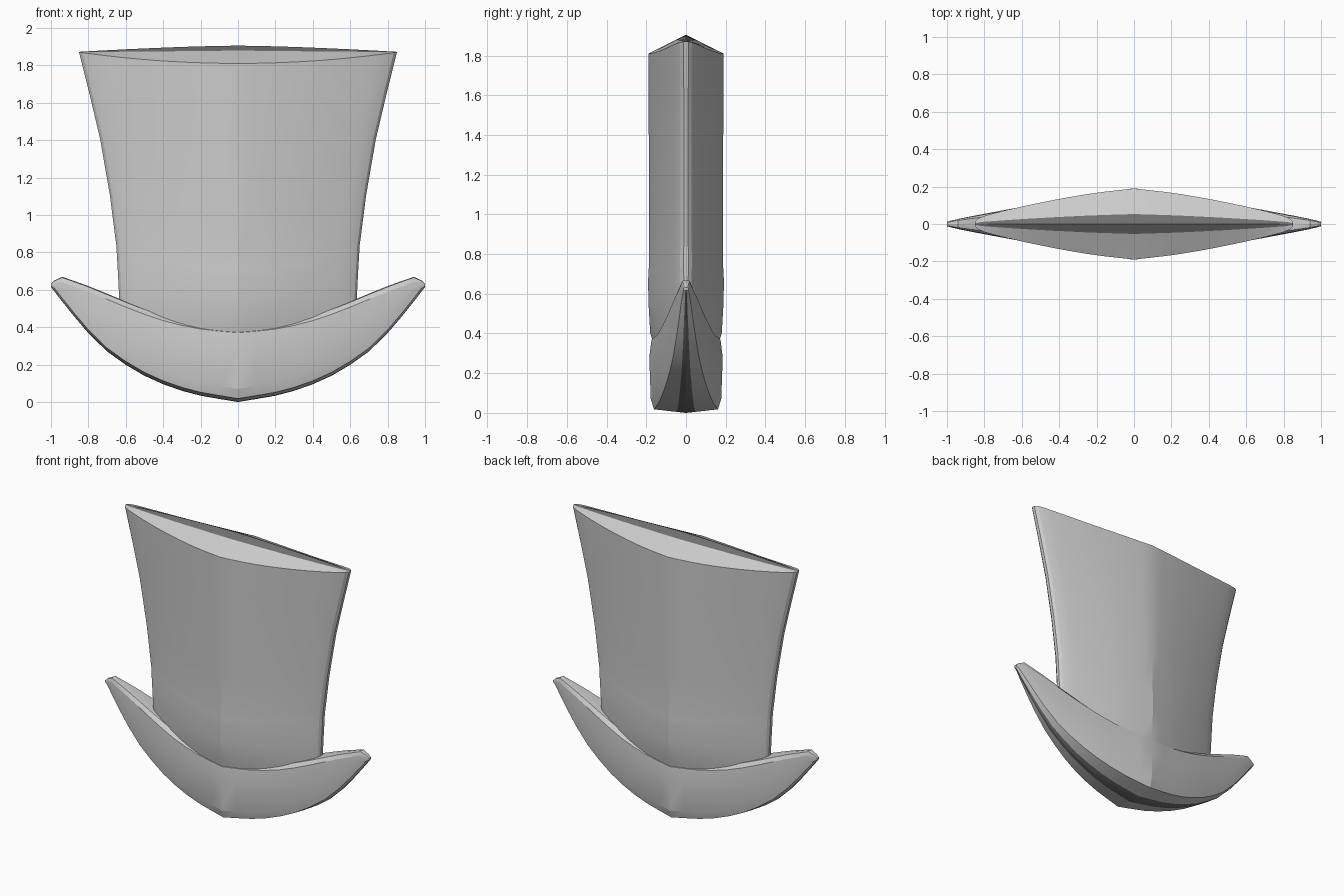
import bpy, math

if "Cube" in bpy.data.objects:
    bpy.data.objects.remove(bpy.data.objects["Cube"])


def material(name, value):
    m = bpy.data.materials.new(name)
    m.diffuse_color = (value, value, value, 1)
    m.use_nodes = True
    m.node_tree.nodes["Principled BSDF"].inputs["Base Color"].default_value = m.diffuse_color
    return m


FELT = material("grey felt", 0.6)
LINING = material("dark lining", 0.16)


def curve(points):
    """Smooth function through (x, value) points; one-sided slopes at the ends."""
    n = len(points)
    sec = [(points[i + 1][1] - points[i][1]) / (points[i + 1][0] - points[i][0]) for i in range(n - 1)]
    slope = [sec[0]] + [(sec[i - 1] + sec[i]) / 2 if sec[i - 1] * sec[i] > 0 else 0
                        for i in range(1, n - 1)] + [sec[-1]]

    def f(x):
        i = 0
        while i < n - 2 and x > points[i + 1][0]:
            i += 1
        (x0, a), (x1, b) = points[i], points[i + 1]
        h, t = x1 - x0, (x - x0) / (x1 - x0)
        return ((2*t**3 - 3*t**2 + 1) * a + (t**3 - 2*t**2 + t) * h * slope[i]
                + (3*t**2 - 2*t**3) * b + (t**3 - t**2) * h * slope[i + 1])
    return f


def build(name, verts, faces, dark):
    me = bpy.data.meshes.new(name)
    me.from_pydata(verts, [], faces)
    me.materials.append(FELT)
    me.materials.append(LINING)
    for p in me.polygons:
        p.material_index = int(p.index in dark)
    me.validate()
    ob = bpy.data.objects.new(name, me)
    bpy.context.collection.objects.link(ob)
    bpy.context.view_layer.objects.active = ob
    ob.select_set(True)
    bpy.ops.object.mode_set(mode='EDIT')
    bpy.ops.mesh.select_all(action='SELECT')
    bpy.ops.mesh.normals_make_consistent(inside=False)
    bpy.ops.object.mode_set(mode='OBJECT')
    bpy.ops.object.shade_smooth_by_angle(angle=math.radians(15))
    ob.select_set(False)
    return ob


def loft(name, sections, dark_columns):
    """Join closed rings of equal length and cap both ends."""
    n = len(sections[0])
    verts = [v for s in sections for v in s]
    faces, dark = [], set()
    for r in range(len(sections) - 1):
        for c in range(n):
            d = (c + 1) % n
            if c in dark_columns:
                dark.add(len(faces))
            faces.append((r*n + c, r*n + d, (r + 1)*n + d, (r + 1)*n + c))
    faces += [tuple(range(n)), tuple(range(len(verts) - n, len(verts)))]
    return build(name, verts, faces, dark)


# Stations from the centre to the side, mirrored to both sides
half = [0, .1, .2, .3, .4, .5, .6, .7, .8, .88, .94, .98, 1]
stations = [-u for u in reversed(half[1:])] + half

# Crown: pointed-oval plan, flaring upward, with a band at the foot and a ridged top
plan = curve([(0, 1), (.25, .87), (.5, .68), (.75, .445), (.93, .24), (.975, .17), (1, .06)])
#          width, depth, z at centre, extra z at the side
levels = [(.62, .14, .28, .15), (.635, .18, .40, .15), (.642, .189, .55, .14),
          (.648, .191, .66, .13), (.65, .189, .71, .125), (.655, .186, .75, .12),
          (.685, .186, 1.0, .105), (.737, .187, 1.32, .085), (.795, .189, 1.58, .07),
          (.85, .19, 1.81, .06)]
columns = [(u, -1) for u in stations] + [(u, 1) for u in reversed(stations)]
n = len(columns)
verts = [(w*u, s*d*plan(abs(u)), z + e*u*u) for w, d, z, e in levels for u, s in columns]
faces = [(r*n + c, r*n + (c + 1) % n, (r + 1)*n + (c + 1) % n, (r + 1)*n + c)
         for r in range(len(levels) - 1) for c in range(n)]
dark = set()

# Top of the crown: sloped sides and a dark spindle along the ridge
w, d, z, e = levels[-1]
m = len(stations)
top = len(verts) - n
rows = [[top + i for i in range(m)]]
for f in (-.28, 0, .28):
    rows.append([len(verts) + i for i in range(m)])
    for u in stations:
        rim = z + e*u*u
        ridge = 1.905 - .033*abs(u)**1.5
        verts.append((w*u, f*d*plan(abs(u)), ridge + (rim - ridge)*abs(f)))
rows.append([top + n - 1 - i for i in range(m)])
for k in range(4):
    for i in range(m - 1):
        if k in (1, 2):
            dark.add(len(faces))
        faces.append((rows[k][i], rows[k][i + 1], rows[k + 1][i + 1], rows[k + 1][i]))
for i in (0, m - 1):
    faces.append(tuple(r[i] for r in rows))
faces.append(tuple(range(n)))
build("crown", verts, faces, dark)

# Brim: upturned crescent, thick in the middle and thin at the tips
under = curve([(0, 0), (.26, .048), (.49, .135), (.66, .24), (.74, .305), (.87, .45), (.95, .55), (1, .615)])
over = curve([(0, .40), (.2, .42), (.4, .465), (.62, .545), (.75, .60), (.9, .655), (.95, .67), (1, .632)])
thick = curve([(0, .185), (.4, .128), (.62, .088), (.85, .045), (.95, .025), (1, .012)])
sections = []
for u in stations:
    a = abs(u)
    zb, zt, y = under(a), over(a), thick(a)
    h = zt - zb
    front = [(.25*y, zb + min(.005, .1*h)), (.87*y, zb + min(.018, .3*h)),
             (.96*y, zb + min(.07, .45*h)), (y, zt - min(.12, .45*h)),
             (.94*y, zt - min(.03, .2*h)), (.7*y, zt - min(.004, .05*h))]
    sections.append([(u, 0, zb)] + [(u, -p, q) for p, q in front]
                    + [(u, 0, zt)] + [(u, p, q) for p, q in reversed(front)])
loft("brim", sections, {0, 13})
